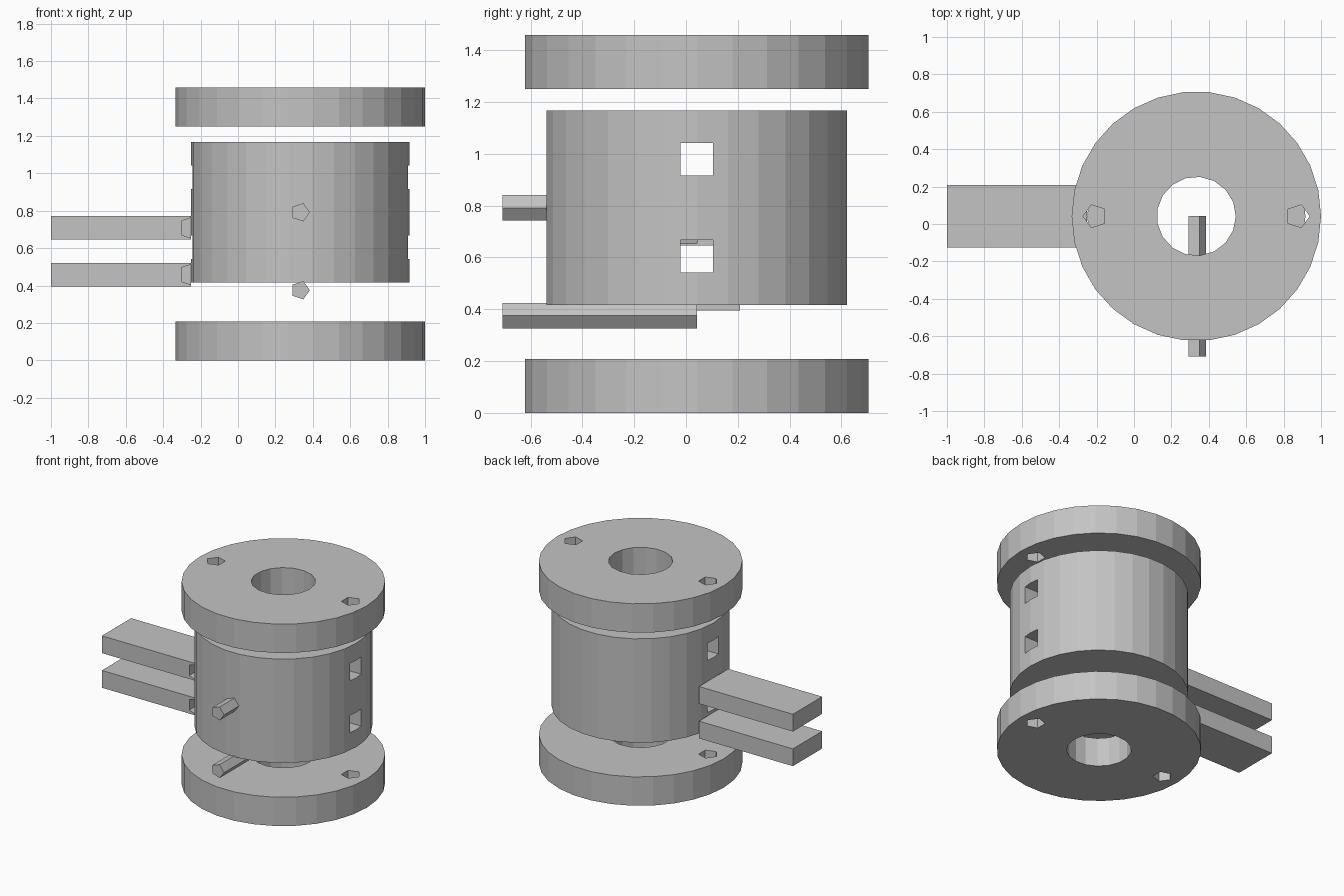
import bpy, bmesh
from math import cos, sin, pi, radians
from mathutils import Matrix

if "Cube" in bpy.data.objects:
    bpy.data.objects.remove(bpy.data.objects["Cube"], do_unlink=True)

U = 1 / 24              # modelling unit
CX, CY = 8 * U, U       # spool axis

grey = bpy.data.materials.new("plain grey")
grey.use_nodes = True
grey.diffuse_color = (0.55, 0.55, 0.55, 1)
grey.node_tree.nodes["Principled BSDF"].inputs["Base Color"].default_value = (0.55, 0.55, 0.55, 1)


def add_object(name, bm):
    bmesh.ops.recalc_face_normals(bm, faces=bm.faces)
    mesh = bpy.data.meshes.new(name)
    bm.to_mesh(mesh)
    bm.free()
    mesh.materials.append(grey)
    ob = bpy.data.objects.new(name, mesh)
    bpy.context.collection.objects.link(ob)
    return ob


def prism(name, r, sides, length, at, turn=0, forward=False):
    """Regular prism rising along z, or running along -y when forward."""
    bm = bmesh.new()
    ring = [bm.verts.new((r * cos(2 * pi * i / sides + turn), r * sin(2 * pi * i / sides + turn), 0))
            for i in range(sides)]
    face = bm.faces.new(ring)
    top = bmesh.ops.extrude_face_region(bm, geom=[face])["geom"]
    bmesh.ops.translate(bm, verts=[v for v in top if isinstance(v, bmesh.types.BMVert)], vec=(0, 0, length))
    if forward:
        bm.transform(Matrix.Rotation(radians(90), 4, "X"))
    bm.transform(Matrix.Translation(at))
    return add_object(name, bm)


def box(name, size, centre):
    bm = bmesh.new()
    bmesh.ops.create_cube(bm, size=1, matrix=Matrix.Translation(centre) @ Matrix.Diagonal((*size, 1)))
    return add_object(name, bm)


def cut(ob, cutters):
    """Subtract the cutters, bake the result and drop the helpers."""
    for c in cutters:
        c.hide_render = True
        mod = ob.modifiers.new("cut", "BOOLEAN")
        mod.operation = "DIFFERENCE"
        mod.solver = "EXACT"
        mod.object = c
    bpy.context.view_layer.update()
    baked = bpy.data.meshes.new_from_object(ob.evaluated_get(bpy.context.evaluated_depsgraph_get()))
    ob.modifiers.clear()
    ob.data = baked
    for c in cutters:
        bpy.data.objects.remove(c, do_unlink=True)


def bore(z, height):
    return prism("bore_cutter", 0.211, 17, height + 0.2, (CX, CY, z - 0.1))


# Flanges with a central bore and two five-sided pin holes
for name, z in (("bottom_flange", 0), ("top_flange", 30 * U)):
    flange = prism(name, 16 * U, 30, 5 * U, (CX, CY, z))
    holes = [prism("hole_cutter", 0.064, 5, 0.4, (CX + s * 13 * U, CY, z - 0.1), 0 if s > 0 else pi)
             for s in (-1, 1)]
    cut(flange, [bore(z, 5 * U)] + holes)

# Drum with two square slots running through sideways
drum = prism("drum", 14 * U, 30, 18 * U, (CX, CY, 10 * U))
slots = [box("slot_cutter", (1.6, 3 * U, 3 * U), (CX, CY, z * U)) for z in (14.5, 23.5)]
cut(drum, [bore(10 * U, 18 * U)] + slots)

# Side bars, each with a blind notch at the inner end
for name, z in (("lower_bar", 11), ("upper_bar", 17)):
    bar = box(name, (18 * U, 8 * U, 3 * U), (-15 * U, CY, z * U))
    cut(bar, [prism("notch_cutter", 0.064, 5, 18 * U, (-6 * U, CY, z * U), forward=True)])

# Five-sided pins pointing to the front
for name, z in (("lower_pin", 9), ("upper_pin", 19)):
    prism(name, 0.051, 5, 18 * U, (CX, CY, z * U), forward=True)
